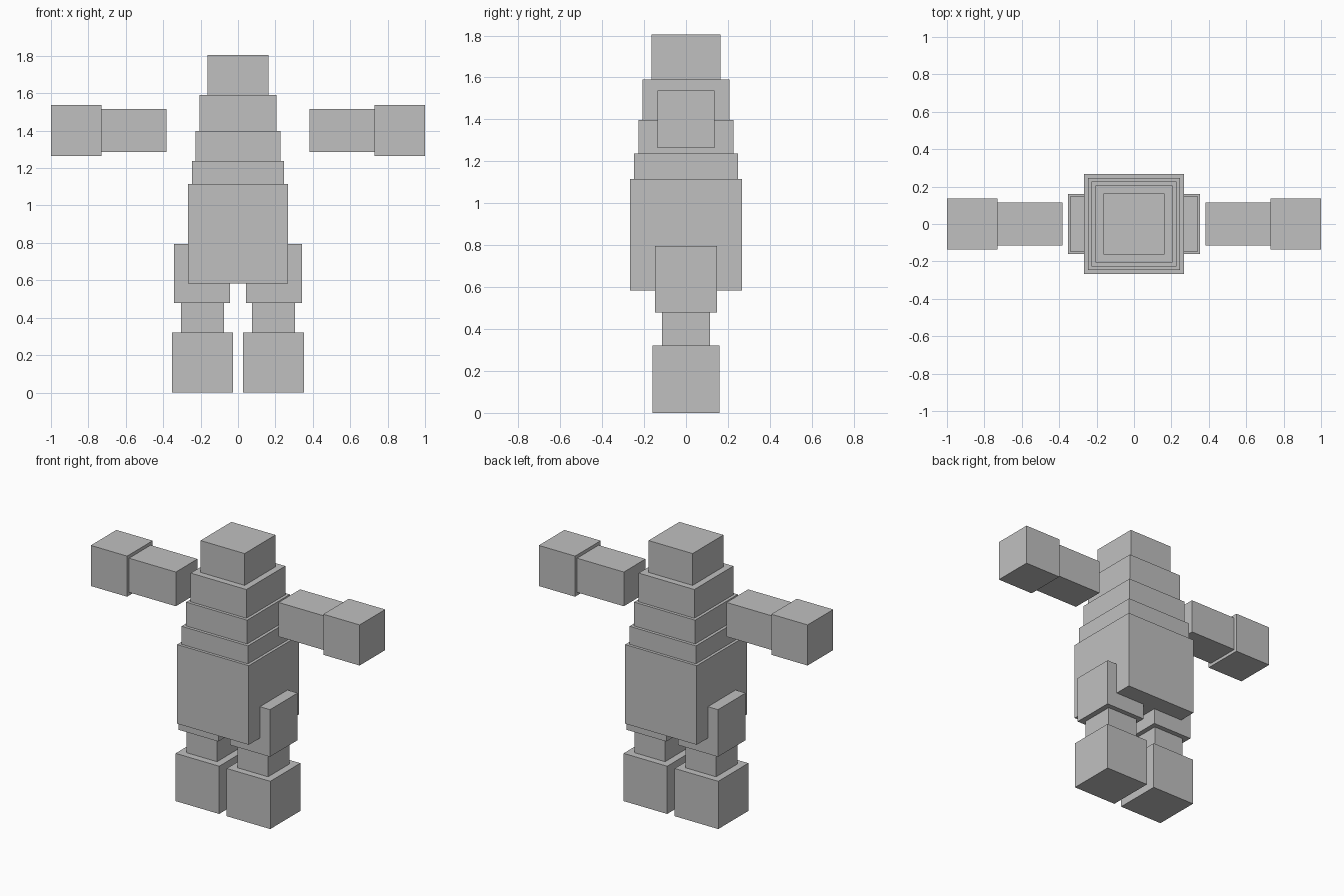
import bpy

if "Cube" in bpy.data.objects:
    bpy.data.objects.remove(bpy.data.objects["Cube"])

grey = bpy.data.materials.new("plain grey")
grey.diffuse_color = (0.53, 0.53, 0.53, 1)
grey.use_nodes = True
grey.node_tree.nodes["Principled BSDF"].inputs["Base Color"].default_value = grey.diffuse_color


def box(name, x0, x1, half_y, z0, z1):
    """Axis-aligned box, centred on y = 0."""
    bpy.ops.mesh.primitive_cube_add(
        size=1, location=((x0 + x1) / 2, 0, (z0 + z1) / 2))
    ob = bpy.context.object
    ob.name = name
    ob.scale = (x1 - x0, 2 * half_y, z1 - z0)
    bpy.ops.object.transform_apply(location=False, rotation=False, scale=True)
    ob.data.materials.append(grey)


# Stacked body: half width, bottom, top (each block sinks into the one below)
for name, half, z0, z1 in [
    ("belly", 0.266, 0.584, 1.116),
    ("lower_chest", 0.247, 1.05, 1.237),
    ("upper_chest", 0.227, 1.18, 1.397),
    ("shoulders", 0.207, 1.34, 1.590),
    ("head", 0.164, 1.53, 1.804),
]:
    box(name, -half, half, half, z0, z1)

# Paired limbs: inner x, outer x, half depth, bottom, top
for name, xi, xo, half, z0, z1 in [
    ("forearm", 0.382, 0.75, 0.115, 1.285, 1.515),
    ("hand", 0.730, 1.0, 0.136, 1.264, 1.537),
    ("thigh", 0.044, 0.341, 0.147, 0.478, 0.795),
    ("shin", 0.076, 0.304, 0.114, 0.30, 0.50),
    ("foot", 0.028, 0.352, 0.160, 0.0, 0.321),
]:
    box("right_" + name, xi, xo, half, z0, z1)
    box("left_" + name, -xo, -xi, half, z0, z1)
